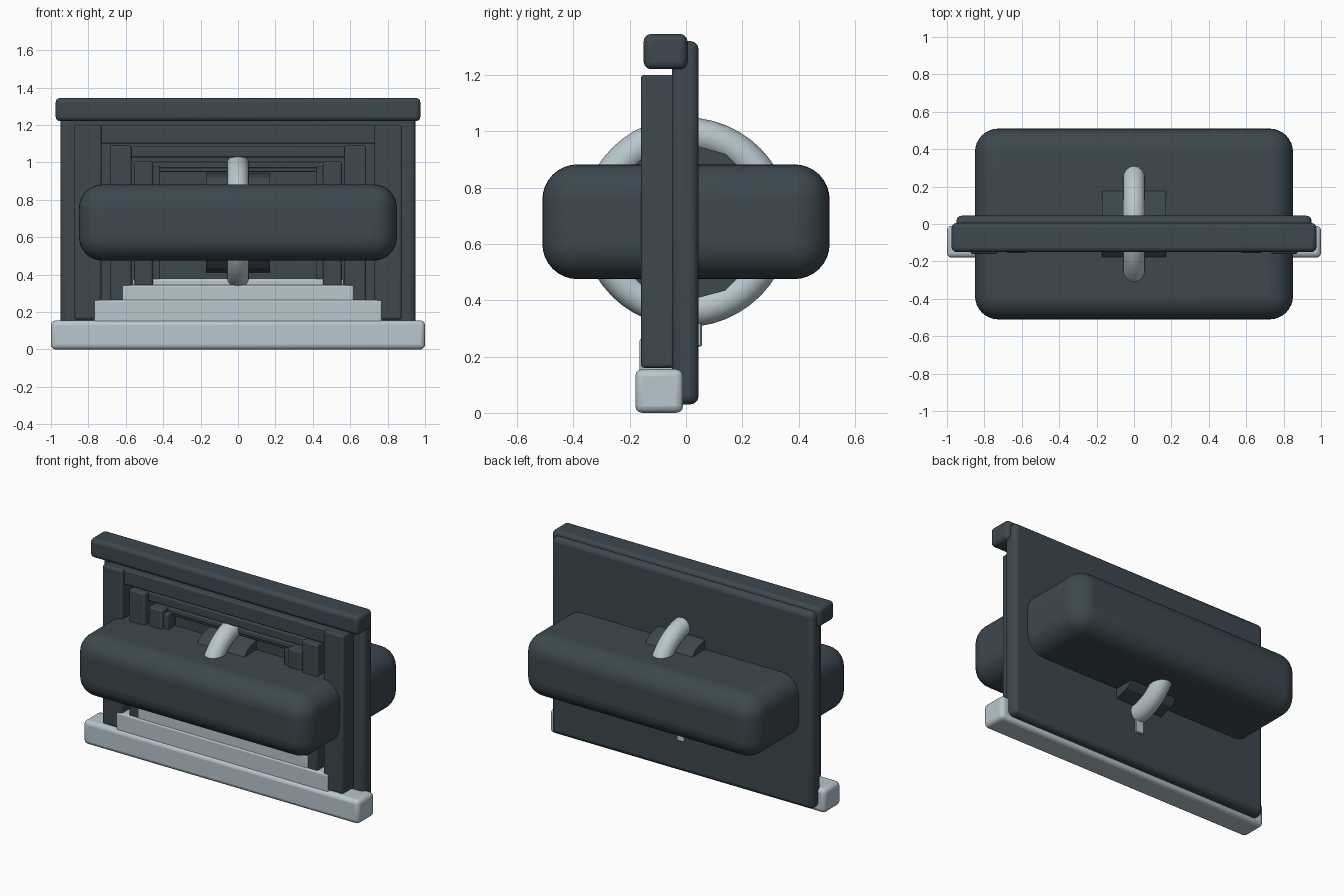
import bpy
from math import radians

if "Cube" in bpy.data.objects:
    bpy.data.objects.remove(bpy.data.objects["Cube"])


def material(name, rgb):
    m = bpy.data.materials.new(name)
    m.diffuse_color = (*rgb, 1)
    m.use_nodes = True
    m.node_tree.nodes["Principled BSDF"].inputs["Base Color"].default_value = m.diffuse_color
    return m


DARK = material("dark_slate", (0.045, 0.065, 0.078))
PALE = material("pale_stone", (0.48, 0.57, 0.61))


def finish(name, mat):
    o = bpy.context.object
    o.name = name
    o.data.materials.append(mat)
    return o


# Rounded box given by its extents
def box(name, x, y, z, mat, bevel=0.015, segments=3):
    bpy.ops.mesh.primitive_cube_add(
        size=1, location=(sum(x) / 2, sum(y) / 2, sum(z) / 2))
    o = finish(name, mat)
    o.scale = (x[1] - x[0], y[1] - y[0], z[1] - z[0])
    bpy.ops.object.transform_apply(location=False, rotation=False, scale=True)
    b = o.modifiers.new("Bevel", 'BEVEL')
    b.width, b.segments = bevel, segments
    bpy.ops.object.shade_smooth_by_angle(angle=radians(40))
    return o


# Back plate, cap and sill
box("back_plate", (-0.95, 0.95), (-0.05, 0.045), (0.03, 1.32), DARK, 0.03)
box("top_cap", (-0.975, 0.975), (-0.15, 0.005), (1.22, 1.345), DARK, 0.025)
box("sill", (-1, 1), (-0.18, -0.01), (0, 0.155), PALE, 0.025)

# Nested frames: inner x, outer x, post top, post front, lintel bottom, lintel front
frames = [
    (0.73, 0.875, 1.20, -0.16, 1.10, -0.135),
    (0.57, 0.685, 1.09, -0.155, 1.027, -0.115),
    (0.455, 0.555, 1.005, -0.14, 0.97, -0.08),
    (0.42, 0.462, 0.98, -0.125, 0.95, -0.065),
]
for i, (xi, xo, top, py, lz, ly) in enumerate(frames, 1):
    bottom = 0.16 + 0.07 * (i - 1)
    for side, s in (("left", -1), ("right", 1)):
        box(f"frame_{i}_post_{side}", sorted((s * xi, s * xo)), (py, -0.04),
            (bottom, top), DARK, 0.012 if i < 4 else 0.006)
    box(f"frame_{i}_lintel", (-xi - 0.02, xi + 0.02), (ly, -0.04),
        (lz, top - 0.002), DARK, 0.01 if i < 3 else 0.006)

# Pale steps rising inside the frames
for i, (x, y, z0, z1) in enumerate([(0.77, -0.165, 0.14, 0.265),
                                    (0.62, -0.158, 0.25, 0.345),
                                    (0.565, -0.13, 0.33, 0.378)], 1):
    box(f"step_{i}", (-x, x), (y, -0.04), (z0, z1), PALE, 0.012)

# Large rounded block through the plate
box("main_block", (-0.85, 0.85), (-0.51, 0.51), (0.475, 0.882), DARK, 0.125, 8)

# Faceted hub along x, with a vertex at the top
bpy.ops.mesh.primitive_cylinder_add(vertices=12, radius=0.28, depth=0.34,
                                    location=(0, 0, 0.677),
                                    rotation=(0, radians(90), 0))
finish("hub", DARK)

# Ring around the hub
bpy.ops.mesh.primitive_torus_add(major_radius=0.312, minor_radius=0.06,
                                 major_segments=48, minor_segments=16,
                                 location=(0, 0, 0.677),
                                 rotation=(0, radians(90), 0))
finish("ring", PALE)
bpy.ops.object.shade_smooth()

# Narrow bar at the back
box("rear_bar", (-0.03, 0.03), (0.0, 0.056), (0.235, 0.9), PALE, 0.004, 1)
